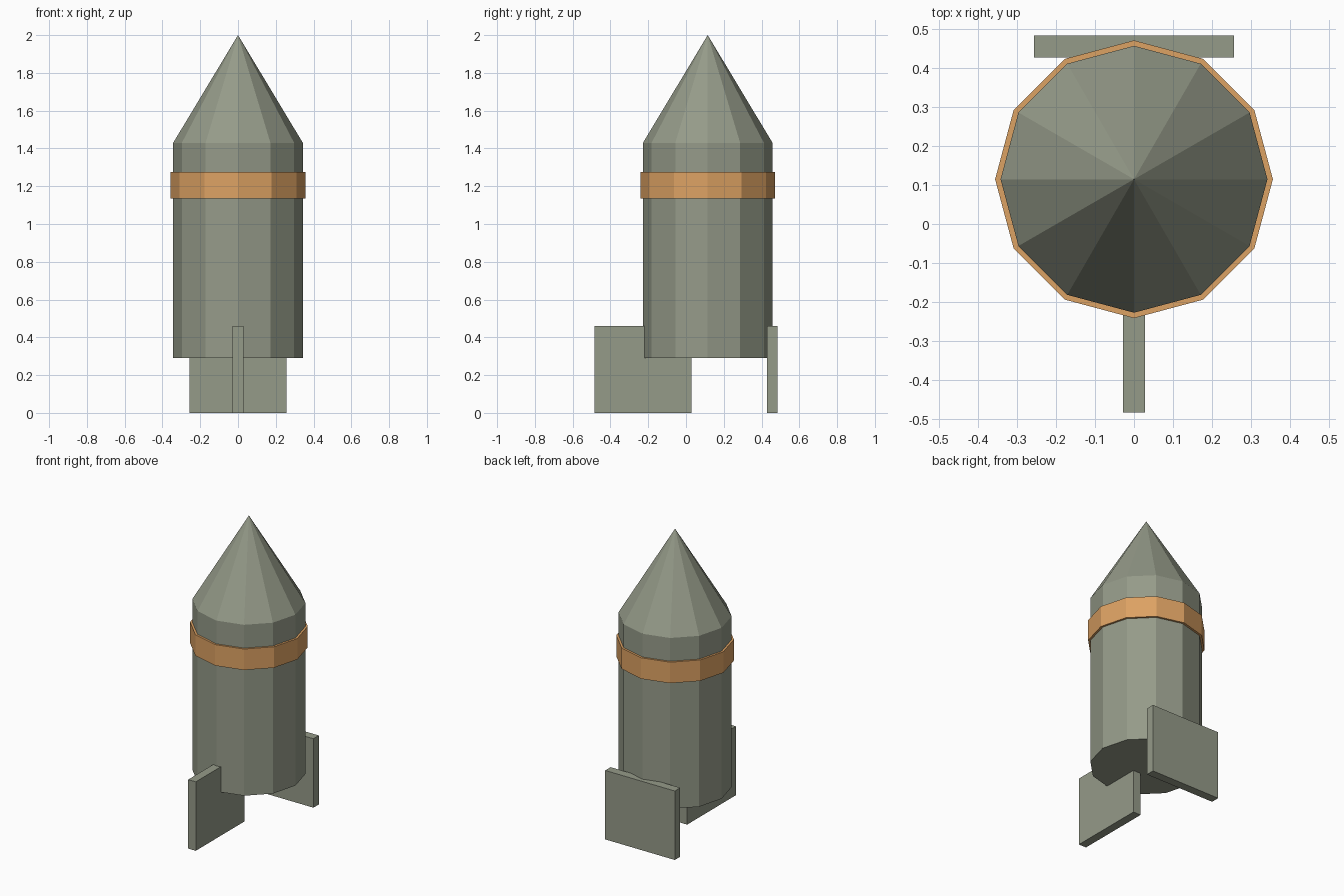
import bpy

if "Cube" in bpy.data.objects:
    bpy.data.objects.remove(bpy.data.objects["Cube"])

SIDES = 12
CY = 0.115  # body axis offset in y


def material(name, rgb):
    m = bpy.data.materials.new(name)
    m.diffuse_color = (*rgb, 1)
    m.use_nodes = True
    m.node_tree.nodes["Principled BSDF"].inputs["Base Color"].default_value = m.diffuse_color
    return m


grey = material("grey_green", (0.30, 0.325, 0.25))
orange = material("orange", (0.72, 0.36, 0.125))


def finish(name, mat):
    ob = bpy.context.object
    ob.name = ob.data.name = name
    ob.data.materials.append(mat)
    return ob


def drum(name, r_low, r_top, z0, z1, mat):
    """Twelve-sided cylinder or cone with a corner facing +y."""
    bpy.ops.mesh.primitive_cone_add(vertices=SIDES, radius1=r_low, radius2=r_top,
                                    depth=z1 - z0, location=(0, CY, (z0 + z1) / 2))
    return finish(name, mat)


def box(name, lo, hi, mat):
    centre = [(a + b) / 2 for a, b in zip(lo, hi)]
    size = [b - a for a, b in zip(lo, hi)]
    bpy.ops.mesh.primitive_cube_add(size=1, location=centre, scale=size)
    bpy.ops.object.transform_apply(location=False, rotation=False, scale=True)
    return finish(name, mat)


# Rocket body, nose and band
drum("body", 0.343, 0.343, 0.29, 1.43, grey)
drum("nose_cone", 0.343, 0, 1.43, 2.0, grey)
drum("band", 0.357, 0.357, 1.135, 1.275, orange)

# Two slab fins: one edge-on at the front, one flat across the back
box("front_fin", (-0.028, -0.485, 0), (0.028, 0.028, 0.46), grey)
box("back_fin", (-0.257, 0.428, 0), (0.257, 0.485, 0.46), grey)
